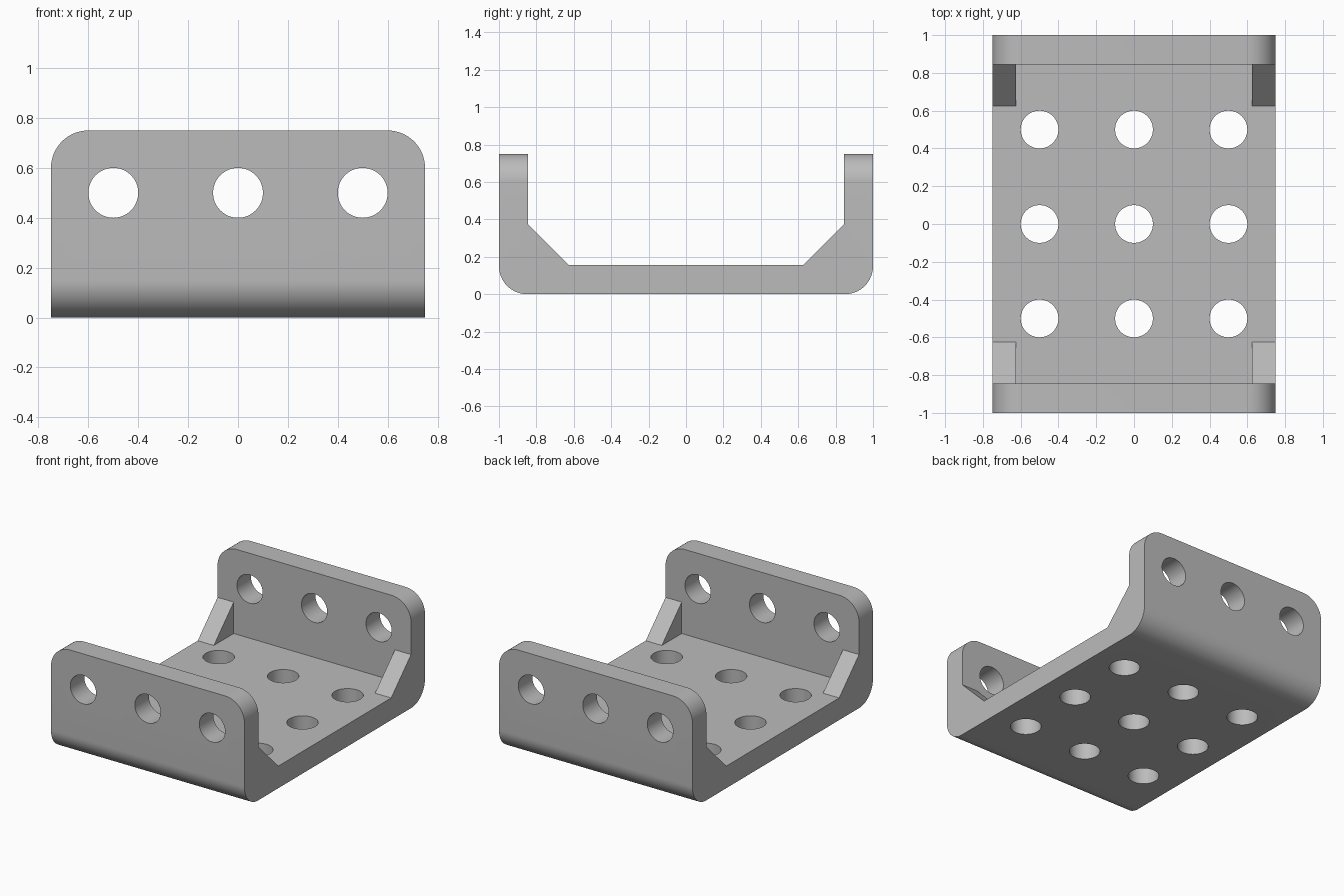
import bpy, bmesh, math
from mathutils import Matrix, Vector

if "Cube" in bpy.data.objects:
    bpy.data.objects.remove(bpy.data.objects["Cube"])

HALF_W, HALF_L, TOP = 0.75, 1.0, 0.75
THICK, RADIUS = 0.155, 0.15
WALL_IN = HALF_L - THICK      # inner face of the end walls
GUSSET, GUSSET_X = 0.22, 0.625
HOLE_R, PITCH = 0.1, 0.5

grey = bpy.data.materials.new("plain grey")
grey.use_nodes = True
colour = (0.5, 0.5, 0.5, 1)
grey.diffuse_color = colour
grey.node_tree.nodes["Principled BSDF"].inputs["Base Color"].default_value = colour


def make_object(name, bm):
    bmesh.ops.recalc_face_normals(bm, faces=bm.faces)
    mesh = bpy.data.meshes.new(name)
    bm.to_mesh(mesh)
    bm.free()
    mesh.materials.append(grey)
    obj = bpy.data.objects.new(name, mesh)
    bpy.context.collection.objects.link(obj)
    return obj


def near(a, b):
    return abs(a - b) < 1e-4


# Channel with sloped inner corners, extruded across its width
half = [(HALF_L, 0), (HALF_L, TOP), (WALL_IN, TOP),
        (WALL_IN, THICK + GUSSET), (WALL_IN - GUSSET, THICK)]
profile = half + [(-y, z) for y, z in reversed(half)]
bm = bmesh.new()
face = bm.faces.new([bm.verts.new((-HALF_W, y, z)) for y, z in profile])
ext = bmesh.ops.extrude_face_region(bm, geom=[face])
moved = [g for g in ext["geom"] if isinstance(g, bmesh.types.BMVert)]
bmesh.ops.translate(bm, verts=moved, vec=(2 * HALF_W, 0, 0))
if face.is_valid and len(bm.faces) < len(profile) + 2:
    bm.faces.new([v for v in face.verts])
bmesh.ops.recalc_face_normals(bm, faces=bm.faces)


# Round the upper wall corners and the two lower bends
def rounded(edge):
    a, b = (v.co for v in edge.verts)
    corner = near(a.x, b.x) and near(a.z, TOP) and near(b.z, TOP)
    bend = near(a.y, b.y) and near(abs(a.y), HALF_L) and near(a.z, 0) and near(b.z, 0)
    return corner or bend


bmesh.ops.bevel(bm, geom=[e for e in bm.edges if rounded(e)], offset=RADIUS,
                segments=16, profile=0.5, affect='EDGES')
bracket = make_object("bracket", bm)

# Pocket that leaves the slopes only as narrow side gussets
bm = bmesh.new()
bmesh.ops.create_cube(bm, size=1, matrix=Matrix.Translation((0, 0, THICK + 0.5))
                      @ Matrix.Diagonal((2 * GUSSET_X, 2 * WALL_IN, 1, 1)))
pocket = make_object("pocket_cutter", bm)

# Bolt holes through both walls and the floor
bm = bmesh.new()


def drill(centre, depth, turn):
    bmesh.ops.create_cone(bm, cap_ends=True, segments=48, radius1=HOLE_R,
                          radius2=HOLE_R, depth=depth,
                          matrix=Matrix.Translation(Vector(centre)) @ turn)


steps = (-PITCH, 0, PITCH)
for x in steps:
    drill((x, 0, 0.5), 3, Matrix.Rotation(math.pi / 2, 4, 'X'))
    for y in steps:
        drill((x, y, 0.1), 0.5, Matrix.Identity(4))
holes = make_object("hole_cutter", bm)

# Cut, then bake the result
for cutter in (pocket, holes):
    mod = bracket.modifiers.new(cutter.name, 'BOOLEAN')
    mod.operation, mod.solver, mod.object = 'DIFFERENCE', 'EXACT', cutter
    cutter.hide_render = True
bpy.context.view_layer.update()
evaluated = bracket.evaluated_get(bpy.context.evaluated_depsgraph_get())
final_mesh = bpy.data.meshes.new_from_object(evaluated)
bracket.modifiers.clear()
bracket.data = final_mesh
for cutter in (pocket, holes):
    bpy.data.objects.remove(cutter)

bpy.ops.object.select_all(action='DESELECT')
bracket.select_set(True)
bpy.context.view_layer.objects.active = bracket
bpy.ops.object.shade_smooth_by_angle(angle=math.radians(30))
